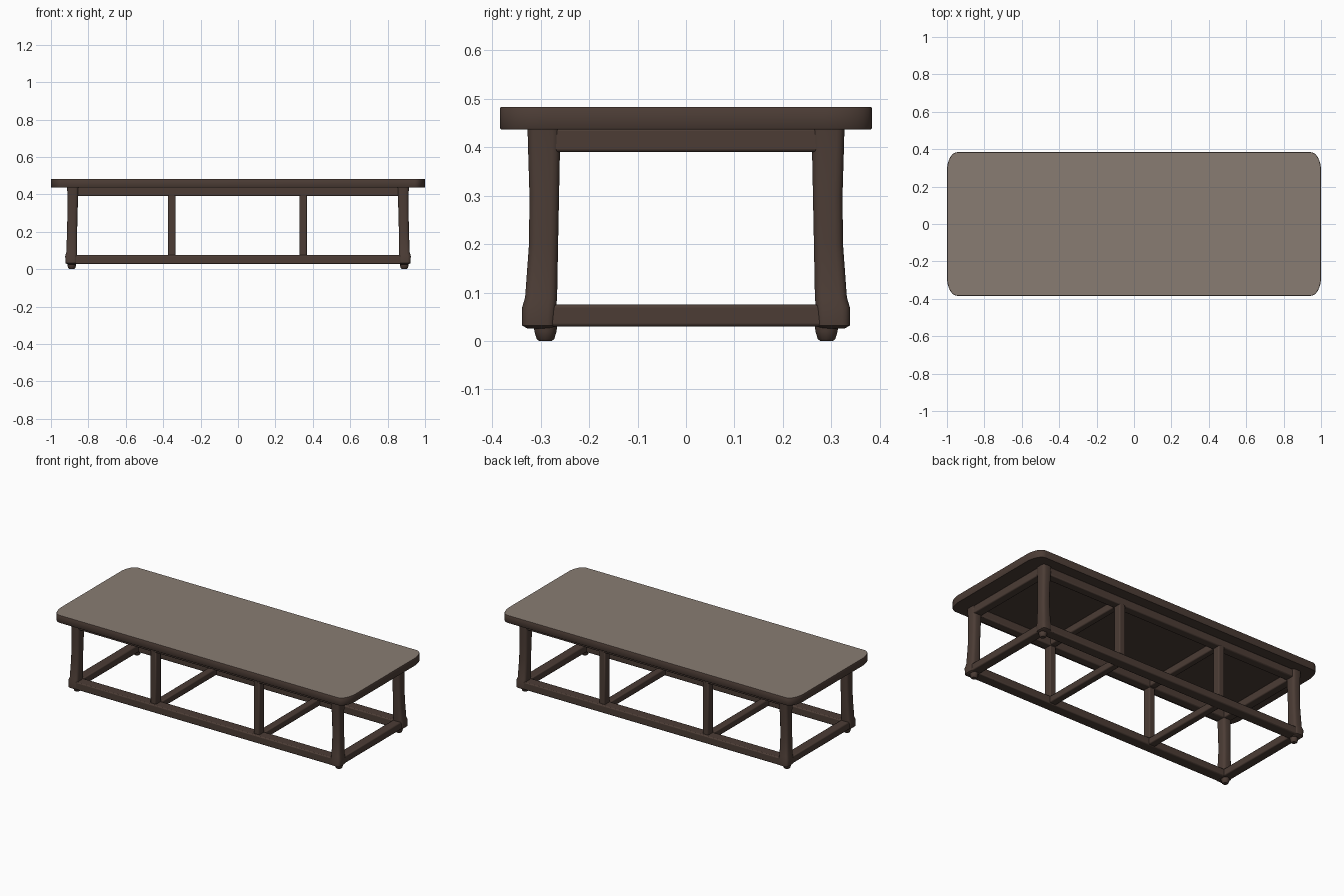
import bpy, bmesh, math

if "Cube" in bpy.data.objects:
    bpy.data.objects.remove(bpy.data.objects["Cube"])


def material(name, rgb):
    m = bpy.data.materials.new(name)
    m.diffuse_color = (*rgb, 1)
    m.use_nodes = True
    m.node_tree.nodes["Principled BSDF"].inputs["Base Color"].default_value = m.diffuse_color
    return m


DARK = material("dark brown wood", (0.072, 0.046, 0.036))
PALE = material("pale taupe top", (0.25, 0.202, 0.168))


def loft(name, rings, bevel=0.0):
    """Skin a stack of equal-length point rings, with capped ends."""
    bm = bmesh.new()
    vs = [[bm.verts.new(p) for p in r] for r in rings]
    n = len(rings[0])
    for a, b in zip(vs, vs[1:]):
        for i in range(n):
            j = (i + 1) % n
            bm.faces.new((a[i], a[j], b[j], b[i]))
    bm.faces.new(vs[0][::-1])
    bm.faces.new(vs[-1])
    bmesh.ops.recalc_face_normals(bm, faces=bm.faces[:])
    me = bpy.data.meshes.new(name)
    bm.to_mesh(me)
    bm.free()
    me.materials.append(DARK)
    ob = bpy.data.objects.new(name, me)
    bpy.context.collection.objects.link(ob)
    if bevel:
        mod = ob.modifiers.new("soft edges", 'BEVEL')
        mod.width, mod.segments = bevel, 2
    bpy.ops.object.select_all(action='DESELECT')
    ob.select_set(True)
    bpy.context.view_layer.objects.active = ob
    bpy.ops.object.shade_smooth_by_angle(angle=math.radians(35))
    return ob


def bar(name, x0, x1, y0, y1, z0, z1, bevel=0.006):
    return loft(name, [[(x0, y0, z), (x1, y0, z), (x1, y1, z), (x0, y1, z)]
                       for z in (z0, z1)], bevel)


# tabletop: slab with elliptical corners, pale upper face
def top_ring(z, inset=0.0):
    pts = []
    for q, (sx, sy) in enumerate([(1, 1), (-1, 1), (-1, -1), (1, -1)]):
        for k in range(9):
            a = math.pi / 2 * (q + k / 8)
            pts.append((sx * 0.945 + (0.055 - inset) * math.cos(a),
                        sy * 0.284 + (0.1 - inset) * math.sin(a), z))
    return pts


top = loft("tabletop", [top_ring(0.437, 0.002), top_ring(0.440),
                        top_ring(0.480), top_ring(0.483, 0.002)])
top.data.materials.append(PALE)
for f in top.data.polygons:
    if f.normal.z > 0.9:
        f.material_index = 1


# corner legs: rounded square section that flares toward the floor
def leg_ring(sx, sy, z, xi, xo, yi, yo, r):
    cx, cy = (xi + xo) / 2, (yi + yo) / 2
    hx, hy = (xo - xi) / 2 - r, (yo - yi) / 2 - r
    pts = []
    for q, (ax, ay) in enumerate([(1, 1), (-1, 1), (-1, -1), (1, -1)]):
        for k in range(4):
            a = math.pi / 2 * (q + k / 3)
            pts.append((sx * (cx + ax * hx + r * math.cos(a)),
                        sy * (cy + ay * hy + r * math.sin(a)), z))
    return pts


LEG = [(0.026, 0.866, 0.912, 0.276, 0.328), (0.032, 0.860, 0.922, 0.270, 0.338),
       (0.070, 0.860, 0.924, 0.268, 0.338), (0.090, 0.860, 0.918, 0.266, 0.332),
       (0.200, 0.860, 0.914, 0.264, 0.324), (0.300, 0.858, 0.912, 0.262, 0.323),
       (0.400, 0.854, 0.912, 0.260, 0.326), (0.438, 0.852, 0.914, 0.260, 0.327)]
for sx, lr in ((-1, "left"), (1, "right")):
    for sy, fb in ((-1, "front"), (1, "back")):
        loft(f"{fb}_{lr}_leg",
             [leg_ring(sx, sy, *row, 0.016) for row in LEG])
        # small peg foot
        loft(f"{fb}_{lr}_foot",
             [[(sx * 0.889 + r * math.cos(i * math.pi / 6),
                sy * 0.29 + r * math.sin(i * math.pi / 6), z) for i in range(12)]
              for z, r in ((0.0, 0.013), (0.004, 0.018), (0.02, 0.023), (0.034, 0.024))])

# long rails and posts, front and back
for s, fb in ((-1, "front"), (1, "back")):
    yl = sorted((s * 0.268, s * 0.334))
    yu = sorted((s * 0.264, s * 0.318))
    bar(f"{fb}_lower_rail", -0.89, 0.89, *yl, 0.028, 0.075)
    bar(f"{fb}_apron", -0.89, 0.89, *yu, 0.390, 0.439)
    for x, lr in ((-0.354, "left"), (0.348, "right")):
        bar(f"{fb}_{lr}_post", x - 0.02, x + 0.02,
            *sorted((s * 0.268, s * 0.318)), 0.06, 0.40)

# end rails
for s, lr in ((-1, "left"), (1, "right")):
    bar(f"{lr}_end_lower_rail", *sorted((s * 0.862, s * 0.918)), -0.3, 0.3, 0.030, 0.075)
    bar(f"{lr}_end_apron", *sorted((s * 0.858, s * 0.910)), -0.3, 0.3, 0.390, 0.439)

# cross bars joining the posts, low and high
for x, lr in ((-0.354, "left"), (0.348, "right")):
    bar(f"{lr}_low_cross_bar", x - 0.022, x + 0.022, -0.28, 0.28, 0.032, 0.073)
    bar(f"{lr}_high_cross_bar", x - 0.02, x + 0.02, -0.28, 0.28, 0.394, 0.439)
